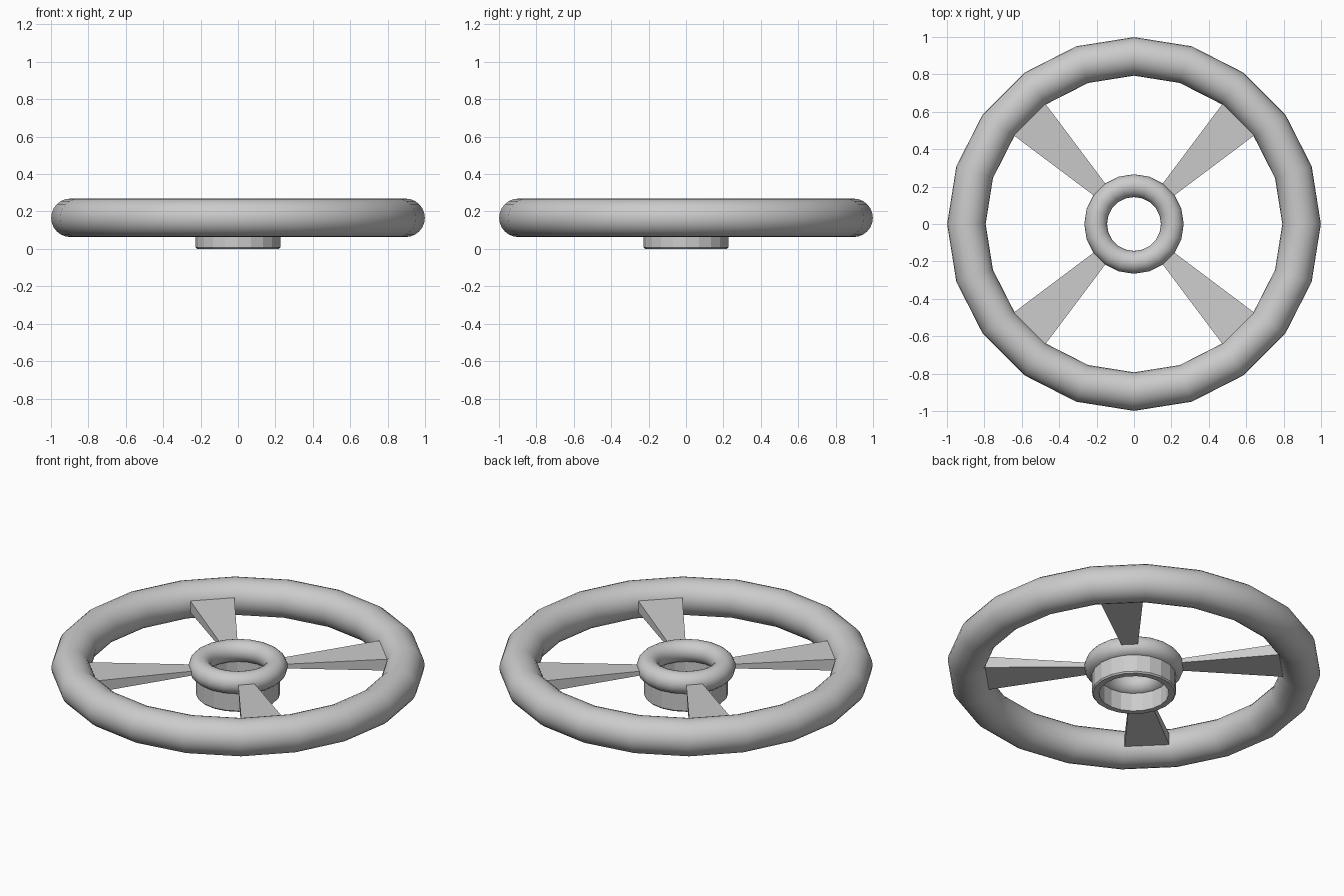
import bpy, bmesh, math

if "Cube" in bpy.data.objects:
    bpy.data.objects.remove(bpy.data.objects["Cube"])

MID_Z = 0.166
SIDES = 20


def make_object(name, bm, smooth):
    bmesh.ops.recalc_face_normals(bm, faces=bm.faces)
    for f in bm.faces:
        f.smooth = smooth
    mesh = bpy.data.meshes.new(name)
    bm.to_mesh(mesh)
    bm.free()
    obj = bpy.data.objects.new(name, mesh)
    bpy.context.collection.objects.link(obj)
    return obj


def revolve(name, profile, smooth):
    """Spin a closed (radius, z) profile around the z axis."""
    bm = bmesh.new()
    rings = []
    for i in range(SIDES):
        a = 2 * math.pi * i / SIDES
        rings.append([bm.verts.new((r * math.cos(a), r * math.sin(a), z)) for r, z in profile])
    n = len(profile)
    for i in range(SIDES):
        p, q = rings[i], rings[(i + 1) % SIDES]
        for j in range(n):
            k = (j + 1) % n
            bm.faces.new((p[j], q[j], q[k], p[k]))
    return make_object(name, bm, smooth)


def circle(major, minor, count=24):
    return [(major + minor * math.cos(2 * math.pi * j / count),
             MID_Z + minor * math.sin(2 * math.pi * j / count)) for j in range(count)]


# Outer rim and the ring at the hub
revolve("wheel_rim", circle(0.896, 0.103), True)
revolve("hub_ring", circle(0.205, 0.061), True)

# Hollow collar under the hub ring, with a small chamfer at the bottom
revolve("hub_collar", [(0.187, 0.0), (0.219, 0.0), (0.226, 0.008),
                       (0.226, 0.16), (0.187, 0.16)], False)


# Four spokes that widen and thicken towards the rim
def spoke(name, angle):
    bm = bmesh.new()
    ends = []
    for r, w, t in ((0.21, 0.037, 0.011), (0.80, 0.121, 0.034)):
        ends.append([bm.verts.new((r * math.cos(angle) - s * w * math.sin(angle),
                                   r * math.sin(angle) + s * w * math.cos(angle),
                                   MID_Z + h * t))
                     for s, h in ((-1, -1), (1, -1), (1, 1), (-1, 1))])
    a, b = ends
    bm.faces.new(a)
    bm.faces.new(b)
    for j in range(4):
        k = (j + 1) % 4
        bm.faces.new((a[j], a[k], b[k], b[j]))
    make_object(name, bm, False)


for i in range(4):
    spoke(f"spoke_{i + 1}", math.radians(45 + 90 * i))
